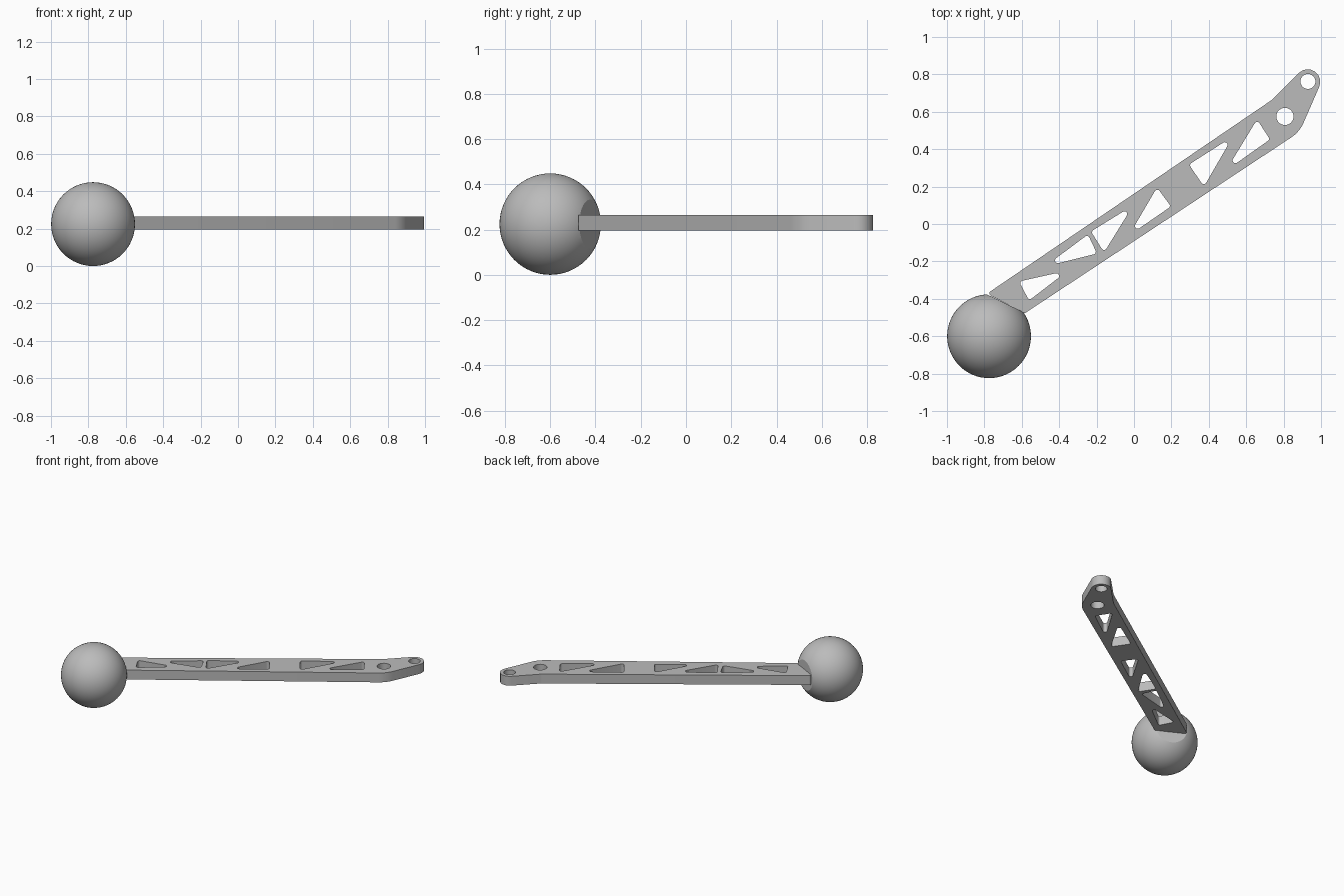
import bpy
import bmesh
import math
from mathutils import Vector

default = bpy.data.objects.get("Cube")
if default:
    bpy.data.objects.remove(default, do_unlink=True)

grey = bpy.data.materials.new("plain grey")
grey.use_nodes = True
grey.diffuse_color = (0.5, 0.5, 0.5, 1)
grey.node_tree.nodes["Principled BSDF"].inputs["Base Color"].default_value = (0.5, 0.5, 0.5, 1)


def rounded(corners, steps=8):
    """Replace each (x, y, radius) corner by a tangent arc."""
    out = []
    for i, (x, y, r) in enumerate(corners):
        p = Vector((x, y))
        a = (Vector(corners[i - 1][:2]) - p).normalized()
        b = (Vector(corners[(i + 1) % len(corners)][:2]) - p).normalized()
        half = a.angle(b) / 2
        centre = p + (a + b).normalized() * r / math.sin(half)
        start = p + a * r / math.tan(half) - centre
        end = p + b * r / math.tan(half) - centre
        sweep = math.atan2(start.cross(end), start.dot(end))
        for k in range(steps + 1):
            t = sweep * k / steps
            c, s = math.cos(t), math.sin(t)
            out.append(centre + Vector((start.x * c - start.y * s, start.x * s + start.y * c)))
    return out


def circle(x, y, r, n=32):
    return [Vector((x + r * math.cos(math.tau * k / n), y + r * math.sin(math.tau * k / n)))
            for k in range(n)]


def finish(obj):
    obj.data.materials.clear()
    obj.data.materials.append(grey)
    bpy.ops.object.select_all(action="DESELECT")
    obj.select_set(True)
    bpy.context.view_layer.objects.active = obj
    bpy.ops.object.shade_smooth_by_angle(angle=math.radians(30))


# Arm outline, lightening pockets and pin holes
outline = [(-0.785, -0.372, 0.012), (-0.585, -0.478, 0.012), (0.885, 0.492, 0.18),
           (1.132, 1.058, 0.067), (0.738, 0.664, 0.06)]
pockets = [
    [(-0.615, -0.307), (-0.353, -0.249), (-0.561, -0.409)],
    [(-0.476, -0.227), (-0.246, -0.056), (-0.198, -0.158)],
    [(-0.23, -0.04), (-0.005, 0.099), (-0.16, -0.152)],
    [(-0.027, -0.061), (0.123, 0.195), (0.198, 0.094)],
    [(0.294, 0.318), (0.529, 0.468), (0.374, 0.2)],
    [(0.492, 0.286), (0.658, 0.559), (0.727, 0.452)],
]
loops = [rounded(outline)]
loops += [rounded([(x, y, 0.015) for x, y in tri]) for tri in pockets]
loops += [circle(0.807, 0.575, 0.046), circle(0.93, 0.762, 0.04)]

# Arm plate as a filled, extruded curve turned into a mesh
curve = bpy.data.curves.new("arm_profile", "CURVE")
curve.dimensions = "2D"
curve.fill_mode = "BOTH"
curve.extrude = 0.035
for pts in loops:
    spline = curve.splines.new("POLY")
    spline.points.add(len(pts) - 1)
    for sp, p in zip(spline.points, pts):
        sp.co = (p.x, p.y, 0, 1)
    spline.use_cyclic_u = True
helper = bpy.data.objects.new("arm_profile", curve)
bpy.context.collection.objects.link(helper)
bpy.context.view_layer.update()
evaluated = helper.evaluated_get(bpy.context.evaluated_depsgraph_get())
mesh = bpy.data.meshes.new_from_object(evaluated)
bpy.data.objects.remove(helper, do_unlink=True)
bm = bmesh.new()
bm.from_mesh(mesh)
bmesh.ops.remove_doubles(bm, verts=bm.verts, dist=0.0002)
bmesh.ops.recalc_face_normals(bm, faces=bm.faces)
bm.to_mesh(mesh)
bm.free()
arm = bpy.data.objects.new("arm", mesh)
arm.location.z = 0.23
bpy.context.collection.objects.link(arm)
finish(arm)

# Ball with a flat facing the arm
radius = 0.224
normal = Vector((0.44, 0.9, 0)).normalized()
bm = bmesh.new()
bmesh.ops.create_uvsphere(bm, u_segments=64, v_segments=32, radius=radius)
cut = bmesh.ops.bisect_plane(bm, geom=bm.verts[:] + bm.edges[:] + bm.faces[:],
                             plane_co=normal * 0.196, plane_no=normal, clear_outer=True)
rim = [e for e in cut["geom_cut"] if isinstance(e, bmesh.types.BMEdge)]
bmesh.ops.holes_fill(bm, edges=rim, sides=0)
bmesh.ops.recalc_face_normals(bm, faces=bm.faces)
mesh = bpy.data.meshes.new("ball")
bm.to_mesh(mesh)
bm.free()
ball = bpy.data.objects.new("ball", mesh)
ball.location = (-0.775, -0.6, radius)
bpy.context.collection.objects.link(ball)
finish(ball)
# Keep the rim of the flat crisp
ball.data.polygons.foreach_set("use_smooth", [p.normal.dot(normal) < 0.9999 or p.area < 0.01
                                              for p in ball.data.polygons])
